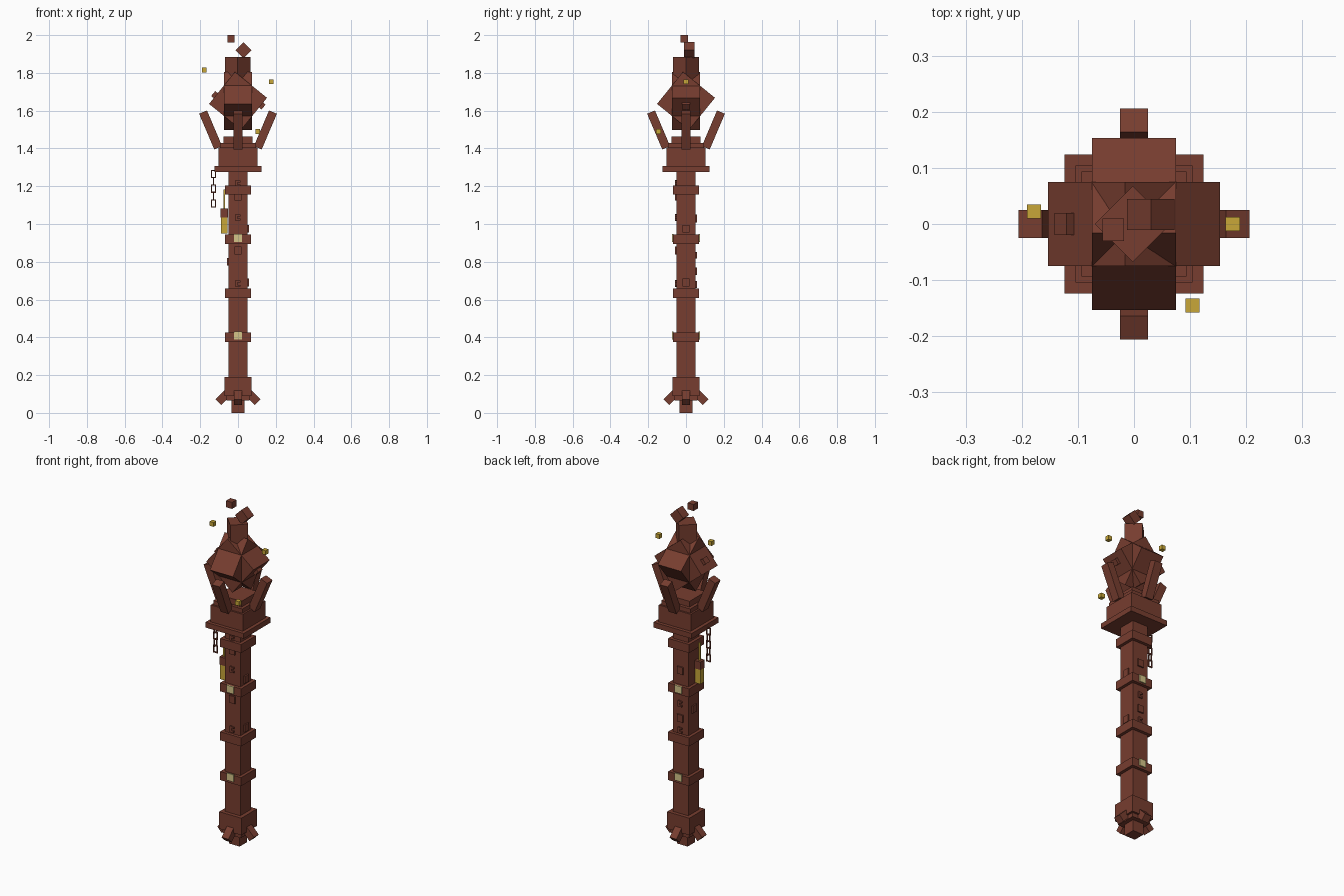
import bpy, bmesh, math
from mathutils import Matrix, Vector

if "Cube" in bpy.data.objects:
    bpy.data.objects.remove(bpy.data.objects["Cube"], do_unlink=True)


def material(name, rgb):
    m = bpy.data.materials.new(name)
    m.use_nodes = True
    m.diffuse_color = (*rgb, 1)
    m.node_tree.nodes["Principled BSDF"].inputs["Base Color"].default_value = (*rgb, 1)
    return m


BROWN = material("red brown wood", (0.185, 0.047, 0.029))
GOLD = material("gold", (0.58, 0.39, 0.04))
PALE = material("pale glow", (0.66, 0.56, 0.25))


def turn(axis, deg):
    return Matrix.Rotation(math.radians(deg), 4, axis)


def build(name, boxes, mat=BROWN):
    """One object from boxes given as (centre, size[, rotation matrix])."""
    bm = bmesh.new()
    for centre, size, *rot in boxes:
        m = Matrix.Translation(centre) @ (rot[0] if rot else Matrix())
        bmesh.ops.create_cube(bm, size=1, matrix=m @ Matrix.Diagonal((*size, 1)))
    me = bpy.data.meshes.new(name)
    bm.to_mesh(me)
    bm.free()
    me.materials.append(mat)
    ob = bpy.data.objects.new(name, me)
    bpy.context.collection.objects.link(ob)
    return ob


def column(name, half, z0, z1):
    """Square block centred on the axis."""
    return build(name, [((0, 0, (z0 + z1) / 2), (2 * half, 2 * half, z1 - z0))])


def ring(centre, size, tilt):
    """Four copies of a box around the axis, leaning outward by tilt."""
    out = []
    for a in range(4):
        r = turn('Z', a * 90)
        out.append((r @ Vector(centre), size, r @ turn('Y', tilt)))
    return out


# Shaft, foot and bands
column("foot_tip", 0.035, 0, 0.08)
column("foot_collar", 0.06, 0.066, 0.092)
column("foot_block", 0.072, 0.09, 0.19)
column("shaft", 0.05, 0.15, 1.29)
build("foot_claws", ring((0.078, 0, 0.083), (0.042, 0.044, 0.075), -45 + 180))
for i, z in enumerate((0.40, 0.633, 0.92, 1.18)):
    column(f"shaft_band_{i + 1}", 0.068, z - 0.025, z + 0.025)

# Glowing panels on the front and back of two bands
build("glow_panels", [((0, s * 0.07, z), (0.044, 0.008, 0.042))
                      for s in (-1, 1) for z in (0.41, 0.925)], PALE)

# Raised square plates and small marks on the shaft faces (angle 0 is the front)
plates = []
for angle, z in ((0, 1.145), (0, 0.86), (180, 1.03), (180, 0.75),
                 (90, 0.975), (90, 0.69), (270, 0.80)):
    r = turn('Z', angle)
    plates.append((r @ Vector((0, -0.0535, z)), (0.038, 0.009, 0.042), r))
build("shaft_plates", plates)
marks = []
for angle, z in ((0, 1.035), (0, 0.685), (0, 1.215), (180, 0.835), (180, 0.68)):
    r = turn('Z', angle)
    for dx, dz, w, h in ((-0.008, 0, 0.01, 0.036), (0.004, 0.01, 0.016, 0.01),
                         (0.004, -0.012, 0.016, 0.01)):
        marks.append((r @ Vector((dx, -0.0535, z + dz)), (w, 0.009, h), r))
build("shaft_marks", marks)

# Stepped head base
column("guard_plate", 0.124, 1.275, 1.306)
column("head_base", 0.104, 1.306, 1.405)
column("head_step", 0.094, 1.40, 1.43)
column("head_seat", 0.076, 1.42, 1.463)

# Four leaning prongs around the core
build("head_prongs", ring((0.145, 0, 1.498), (0.045, 0.05, 0.205), 23))

# Core of two crossed tilted blocks, with a peg on each side
CORE = (0, 0, 1.652)
build("core_block_front_back", [(CORE, (0.15, 0.218, 0.218), turn('X', 51))])
build("core_block_sides", [(CORE, (0.218, 0.15, 0.218), turn('Y', -51))])
build("core_pegs", [((-0.118, 0, 1.68), (0.034, 0.04, 0.034), turn('Y', -51)),
                    ((0.122, 0, 1.63), (0.034, 0.04, 0.034), turn('Y', -51))])

# Crown block and floating pieces
build("crown_block", [((-0.002, 0, 1.82), (0.096, 0.096, 0.13), turn('Z', 45))])
build("crown_cube", [((0.03, 0.017, 1.92), (0.06, 0.055, 0.06), turn('Y', 45))])
build("floating_cube", [((-0.037, -0.01, 1.981), (0.038, 0.04, 0.038))])
build("gold_sparks", [(c, (0.025, 0.025, 0.025)) for c in
                      ((-0.178, 0.022, 1.815), (0.176, 0, 1.753), (0.104, -0.145, 1.49))], GOLD)

# Chain of square links, alternately turned
links = []
for i in range(5):
    r = turn('Z', 90 * (i % 2))
    c = Vector((-0.13, -0.022, 1.265 - 0.039 * i))
    for s in (-1, 1):
        links.append((c + r @ Vector((s * 0.011, 0, 0)), (0.006, 0.006, 0.044), r))
        links.append((c + Vector((0, 0, s * 0.019)), (0.028, 0.006, 0.006), r))
build("chain", links)

# Hanging lantern
build("lantern_rod", [((-0.073, -0.022, 1.13), (0.01, 0.01, 0.105))], GOLD)
build("lantern_cap", [((-0.073, -0.022, 1.058), (0.038, 0.038, 0.046))])
build("lantern_body", [((-0.073, -0.022, 0.993), (0.035, 0.035, 0.085))], GOLD)
